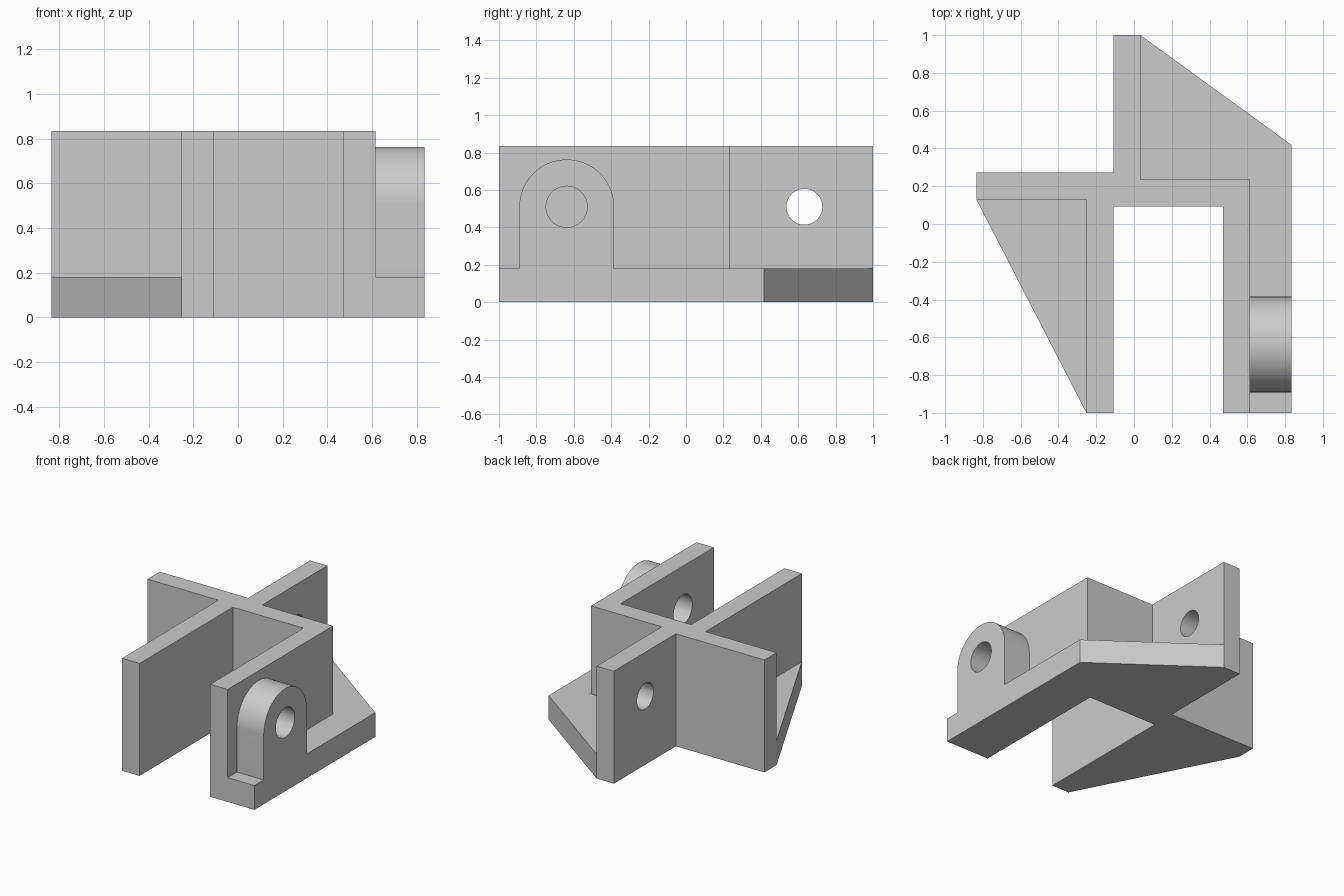
import bpy, bmesh, math
from mathutils import Matrix

if "Cube" in bpy.data.objects:
    bpy.data.objects.remove(bpy.data.objects["Cube"], do_unlink=True)

HEIGHT, BASE, BORE_Z = 0.835, 0.18, 0.51

grey = bpy.data.materials.new("light_grey")
grey.use_nodes = True
colour = (0.6, 0.6, 0.6, 1)
grey.diffuse_color = colour
grey.node_tree.nodes["Principled BSDF"].inputs["Base Color"].default_value = colour


def prism(name, outline, depth, matrix=Matrix()):
    """Extrude a flat outline along its local z, then place it."""
    bm = bmesh.new()
    face = bm.faces.new([bm.verts.new((u, v, 0)) for u, v in outline])
    ext = bmesh.ops.extrude_face_region(bm, geom=[face])
    verts = [g for g in ext["geom"] if isinstance(g, bmesh.types.BMVert)]
    bmesh.ops.translate(bm, verts=verts, vec=(0, 0, depth))
    bmesh.ops.recalc_face_normals(bm, faces=bm.faces)
    bm.transform(matrix)
    mesh = bpy.data.meshes.new(name)
    bm.to_mesh(mesh)
    bm.free()
    mesh.materials.append(grey)
    obj = bpy.data.objects.new(name, mesh)
    bpy.context.collection.objects.link(obj)
    return obj


def arc(cx, cy, r, start, end, n):
    return [(cx + r * math.cos(start + (end - start) * i / n),
             cy + r * math.sin(start + (end - start) * i / n)) for i in range(n + 1)]


def combine(target, tool, operation):
    """Apply an exact boolean and discard the tool."""
    mod = target.modifiers.new(operation.lower(), "BOOLEAN")
    mod.operation, mod.object, mod.solver = operation, tool, "EXACT"
    bpy.context.view_layer.objects.active = target
    bpy.ops.object.modifier_apply(modifier=mod.name)
    bpy.data.objects.remove(tool, do_unlink=True)


# Local x, y, z onto world y, z, x (for side profiles) and onto x, z, y
ALONG_X = Matrix(((0, 0, 1, 0), (1, 0, 0, 0), (0, 1, 0, 0), (0, 0, 0, 1)))
ALONG_Y = Matrix(((1, 0, 0, 0), (0, 0, 1, 0), (0, 1, 0, 0), (0, 0, 0, 1)))

# Tall walls: two front arms, a cross wall, a rear wall and a left wing
bracket = prism("bracket_body", [
    (-0.252, -1), (-0.108, -1), (-0.108, 0.093), (0.472, 0.093), (0.472, -1),
    (0.615, -1), (0.615, 0.236), (0.034, 0.236), (0.034, 1), (-0.108, 1),
    (-0.108, 0.273), (-0.835, 0.273), (-0.835, 0.13), (-0.252, 0.13)], HEIGHT)

# Low webs: a triangle on one side, a clipped flange on the other
combine(bracket, prism("triangular_web", [
    (-0.835, 0.13), (-0.252, -1), (-0.252, 0.13)], BASE), "UNION")
combine(bracket, prism("flange_web", [
    (0.615, -1), (0.835, -1), (0.835, 0.418), (0.034, 1),
    (0.034, 0.236), (0.615, 0.236)], BASE), "UNION")

# Round-topped boss standing on the flange
boss_y, boss_r = -0.638, 0.253
profile = [(boss_y - boss_r, BASE), (boss_y + boss_r, BASE)]
profile += arc(boss_y, BORE_Z, boss_r, 0, math.pi, 48)
combine(bracket, prism("boss", profile, 0.22,
                       Matrix.Translation((0.615, 0, 0)) @ ALONG_X), "UNION")


# Bores through the boss, the rear wall and the left wing
def bore(centre, radius, axis, start, depth):
    ring = arc(centre, BORE_Z, radius, 0, 2 * math.pi, 64)[:-1]
    offset = (start, 0, 0) if axis is ALONG_X else (0, start, 0)
    cutter = prism("bore_cutter", ring, depth, Matrix.Translation(offset) @ axis)
    cutter.hide_render = True
    combine(bracket, cutter, "DIFFERENCE")


bore(boss_y, 0.11, ALONG_X, 0.4, 0.5)
bore(0.633, 0.096, ALONG_X, -0.2, 0.4)
bore(-0.475, 0.096, ALONG_Y, 0.05, 0.3)

# Smooth curved faces, keep edges sharp
bpy.ops.object.select_all(action="DESELECT")
bracket.select_set(True)
bpy.context.view_layer.objects.active = bracket
bpy.ops.object.shade_smooth_by_angle(angle=math.radians(25))
